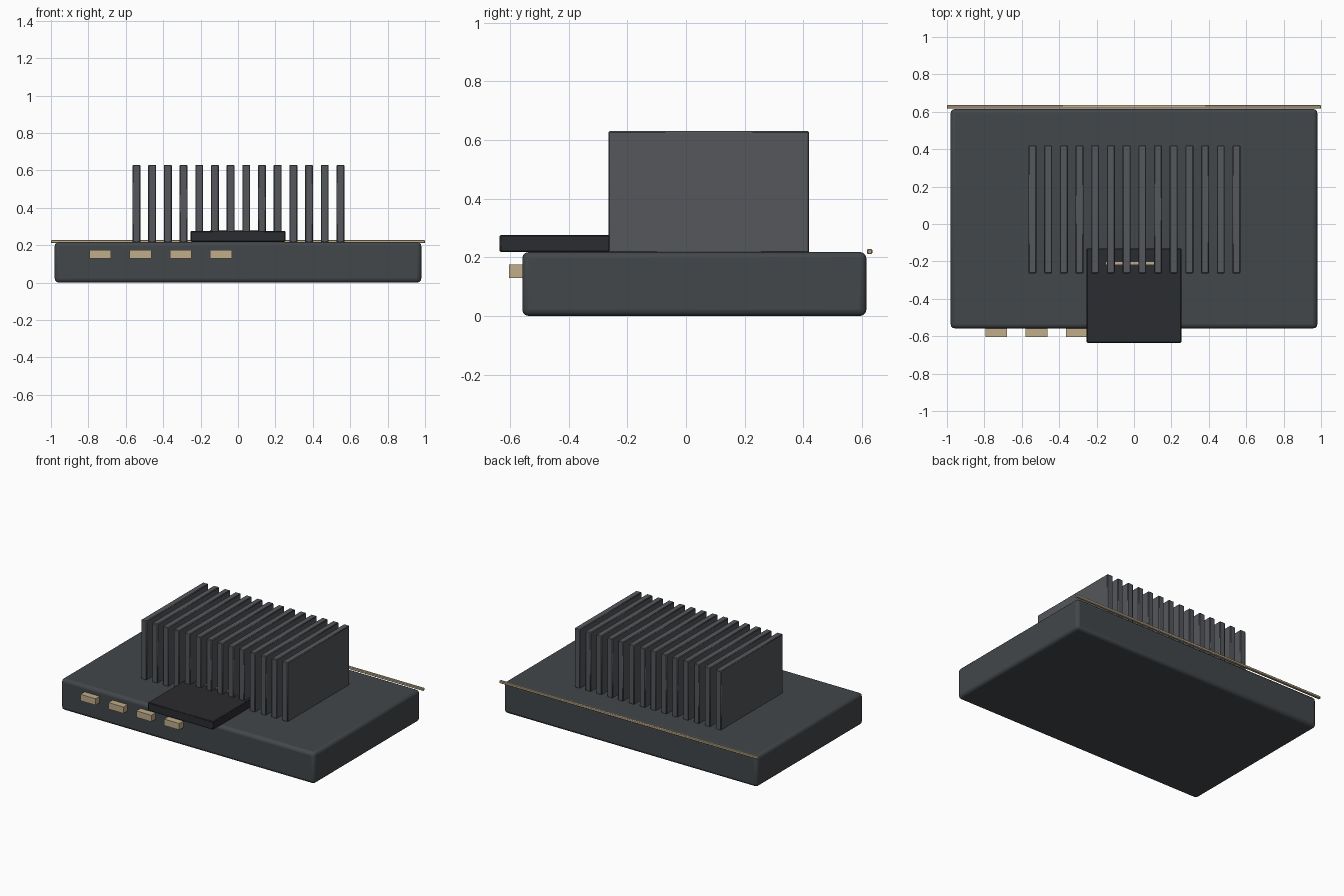
import bpy
from mathutils import Vector

if "Cube" in bpy.data.objects:
    bpy.data.objects.remove(bpy.data.objects["Cube"])


def material(name, rgb):
    m = bpy.data.materials.new(name)
    m.diffuse_color = (*rgb, 1.0)
    m.use_nodes = True
    m.node_tree.nodes["Principled BSDF"].inputs["Base Color"].default_value = m.diffuse_color
    return m


CASE = material("case_grey", (0.055, 0.063, 0.068))
FIN = material("fin_grey", (0.09, 0.095, 0.105))
BLACK = material("plate_black", (0.024, 0.025, 0.029))
TAN = material("contact_tan", (0.53, 0.42, 0.26))


def box(name, lo, hi, mat, bevel=0.0, segments=1):
    """Box between two corners, optionally with bevelled edges."""
    lo, hi = Vector(lo), Vector(hi)
    bpy.ops.mesh.primitive_cube_add(size=1, location=(lo + hi) / 2)
    ob = bpy.context.object
    ob.name = name
    ob.scale = hi - lo
    bpy.ops.object.transform_apply(location=False, rotation=False, scale=True)
    ob.data.materials.append(mat)
    if bevel:
        mod = ob.modifiers.new("bevel", "BEVEL")
        mod.width = bevel
        mod.segments = segments
        bpy.ops.object.shade_smooth_by_angle()
    return ob


# Main case
box("case", (-0.98, -0.558, 0), (0.98, 0.615, 0.218), CASE, 0.022, 3)

# Row of cooling fins
for i in range(14):
    x = -0.543 + i * 0.0839
    box(f"fin_{i + 1}", (x - 0.021, -0.264, 0.215), (x + 0.021, 0.42, 0.63), FIN, 0.004)

# Front plate with its thin contact strip
box("front_plate", (-0.253, -0.635, 0.218), (0.253, -0.13, 0.276), BLACK, 0.004)
box("plate_strip", (-0.15, -0.217, 0.27), (0.15, -0.204, 0.282), TAN)

# Front ports
for i in range(4):
    x = -0.737 + i * 0.2155
    box(f"port_{i + 1}", (x - 0.058, -0.603, 0.13), (x + 0.058, -0.54, 0.175), TAN)

# Trim along the rear top edge
box("rear_trim", (-1, 0.617, 0.211), (1, 0.635, 0.228), TAN, 0.003)
